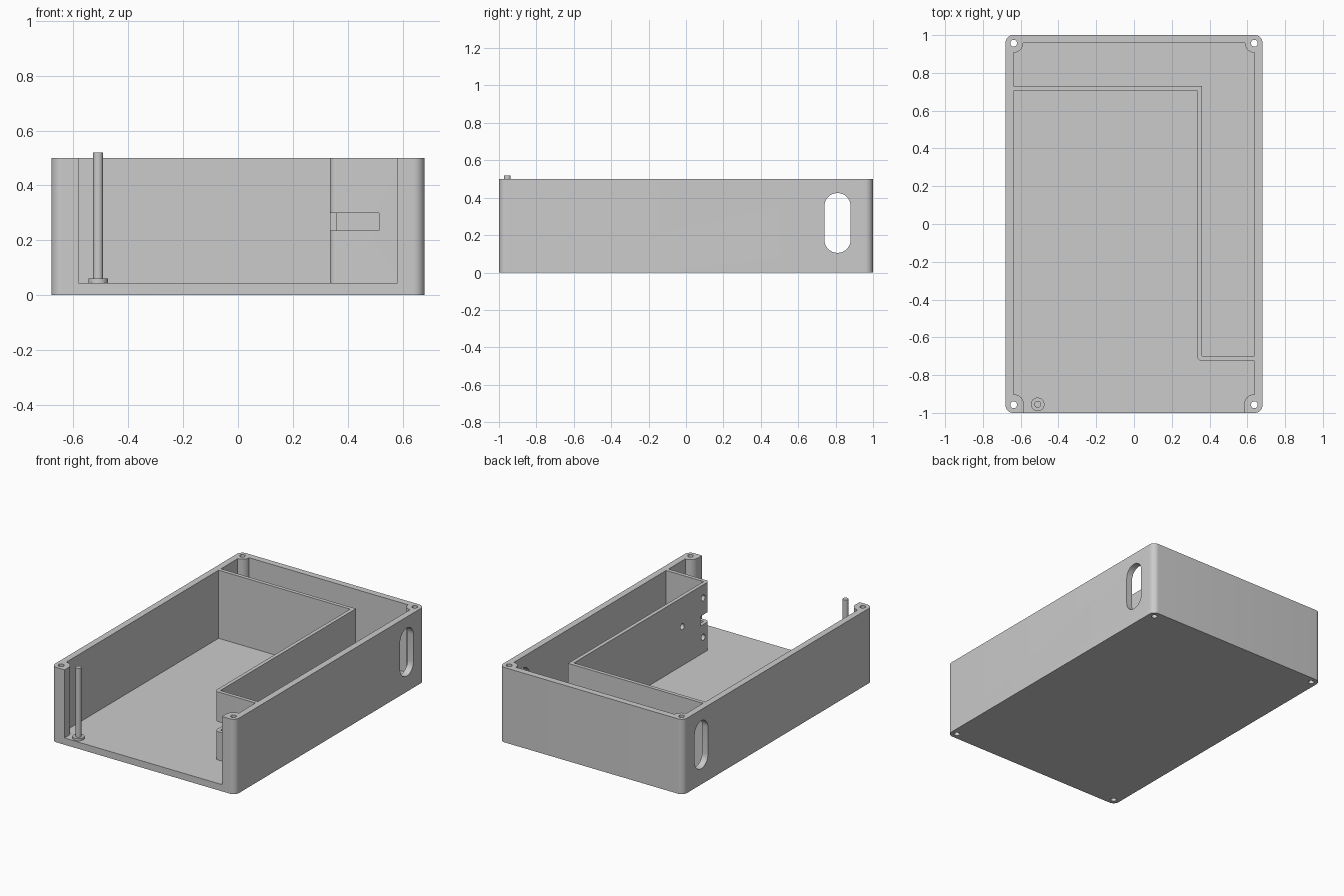
import bpy, bmesh
from math import sin, cos, radians

cube = bpy.data.objects.get("Cube")
if cube:
    bpy.data.objects.remove(cube, do_unlink=True)

grey = bpy.data.materials.new("plain grey plastic")
grey.use_nodes = True
colour = (0.6, 0.6, 0.6, 1)
grey.diffuse_color = colour
grey.node_tree.nodes["Principled BSDF"].inputs["Base Color"].default_value = colour

HX, HY, H = 0.68, 1.0, 0.5      # half width, half length, height
FLOOR = 0.045
SX, SY = 0.637, 0.957           # screw post centres


def arc(cx, cy, r, start, end, n=10):
    angles = [radians(start + (end - start) * i / n) for i in range(n + 1)]
    return [(cx + r * cos(a), cy + r * sin(a)) for a in angles]


def circle(cx, cy, r, n=32):
    return arc(cx, cy, r, 0, 360, n)[:-1]


def prism(name, outline, low, high, along_x=False):
    """Extrude an outline along z, or along x from a (y, z) outline."""
    bm = bmesh.new()
    rings = []
    for h in (low, high):
        rings.append([bm.verts.new((h, a, b) if along_x else (a, b, h)) for a, b in outline])
    bottom, top = rings
    bm.faces.new(bottom)
    bm.faces.new(top)
    for i in range(len(outline)):
        bm.faces.new((bottom[i - 1], bottom[i], top[i], top[i - 1]))
    bmesh.ops.recalc_face_normals(bm, faces=bm.faces)
    mesh = bpy.data.meshes.new(name)
    bm.to_mesh(mesh)
    bm.free()
    mesh.materials.append(grey)
    obj = bpy.data.objects.new(name, mesh)
    bpy.context.collection.objects.link(obj)
    return obj


def activate(obj):
    bpy.ops.object.select_all(action='DESELECT')
    obj.select_set(True)
    bpy.context.view_layer.objects.active = obj


def combine(obj, other, operation='DIFFERENCE'):
    """Apply a boolean and discard the second solid."""
    activate(obj)
    mod = obj.modifiers.new("boolean", 'BOOLEAN')
    mod.operation, mod.solver, mod.object = operation, 'EXACT', other
    bpy.ops.object.modifier_apply(modifier=mod.name)
    bpy.data.objects.remove(other, do_unlink=True)


def finish(obj):
    activate(obj)
    bpy.ops.object.shade_smooth_by_angle(angle=radians(30))


# Case: rounded block with an open-fronted cavity that leaves four screw posts
R = 0.04
outer = []
for sx, sy, start in ((1, 1, 0), (-1, 1, 90), (-1, -1, 180), (1, -1, 270)):
    outer += arc(sx * (HX - R), sy * (HY - R), R, start, start + 90)
case = prism("case", outer, 0, H)

half = [(SX - 0.055, -HY - 0.1)]
half += arc(SX, -SY, 0.055, 180, 90)
half += arc(SX, SY, 0.05, 270, 180)
cavity = half + [(-x, y) for x, y in reversed(half)]
combine(case, prism("cavity_cutter", cavity, FLOOR, H + 0.1))

# Screw holes through every post
for sx in (1, -1):
    for sy in (1, -1):
        combine(case, prism("screw_cutter", circle(sx * SX, sy * SY, 0.018), -0.1, H + 0.1))

# Rounded cable slots through both side walls
slot = arc(0.81, 0.355, 0.07, 0, 180, 16) + arc(0.81, 0.175, 0.07, 180, 360, 16)
combine(case, prism("slot_cutter", slot, -1, 1, along_x=True))
finish(case)

# Partition: thin stepped wall around the main compartment
wall = [(-0.64, 0.705), (0.335, 0.705)]
wall += arc(0.36, -0.70, 0.025, 180, 270)
wall += [(0.64, -0.725), (0.64, -0.70), (0.36, -0.70), (0.36, 0.73), (-0.64, 0.73)]
partition = prism("partition", wall, FLOOR, H)

# Corner notch and mounting holes in the partition
notch = [(-0.8, 0.235), (-0.63, 0.235), (-0.63, 0.30), (-0.8, 0.30)]
combine(partition, prism("notch_cutter", notch, 0.3, 0.515, along_x=True))
for y, z in ((-0.66, 0.413), (-0.44, 0.305), (-0.66, 0.15)):
    combine(partition, prism("hole_cutter", circle(y, z, 0.02, 24), 0.3, 0.4, along_x=True))
finish(partition)

# Upright pin on a small round foot
finish(prism("pin_foot", circle(-0.51, -0.955, 0.036), FLOOR, 0.06))
finish(prism("pin", circle(-0.51, -0.955, 0.018), 0.06, 0.52))
